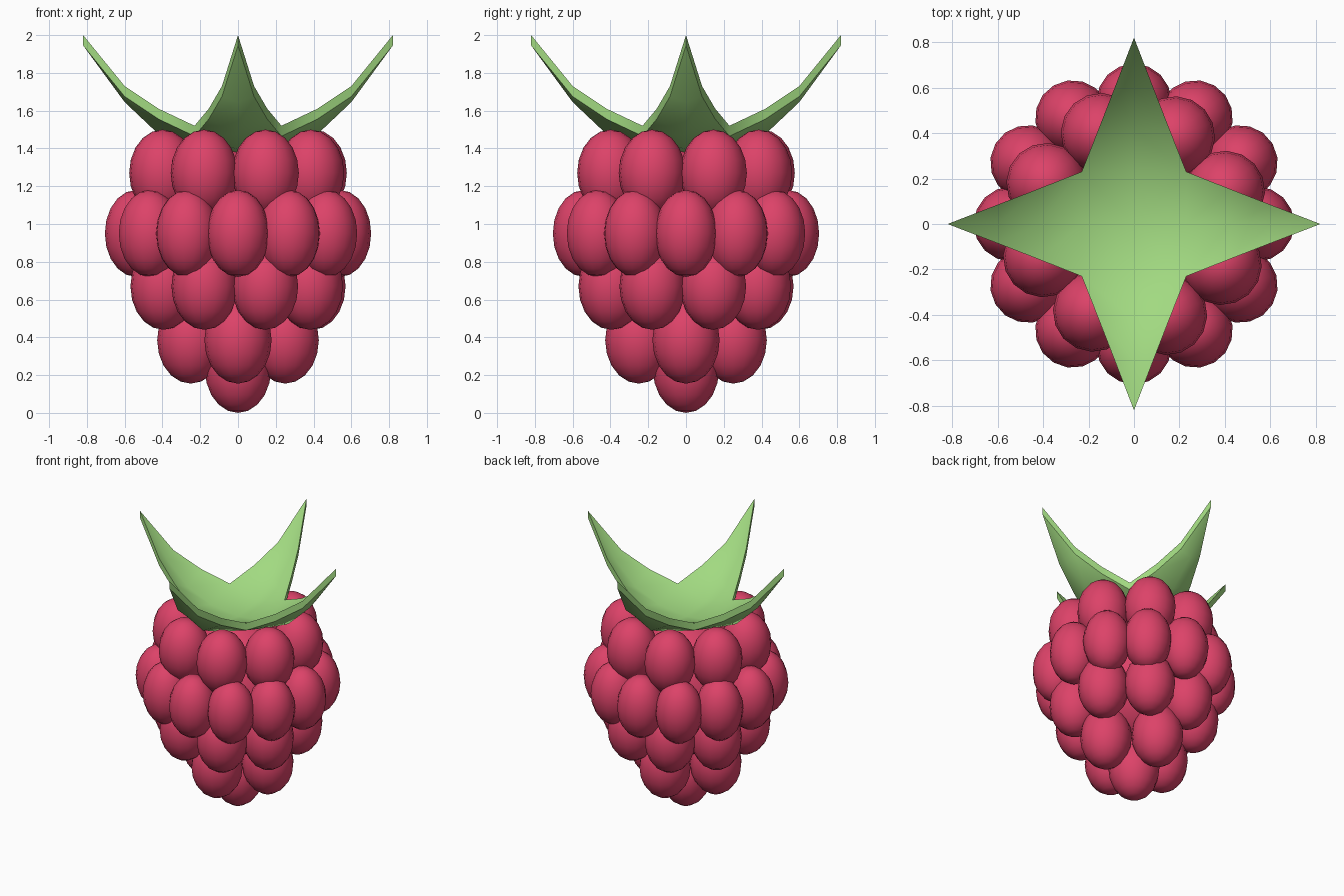
import bpy, bmesh
from math import sin, cos, pi, radians
from mathutils import Matrix, Vector

if "Cube" in bpy.data.objects:
    bpy.data.objects.remove(bpy.data.objects["Cube"])


def material(name, color):
    m = bpy.data.materials.new(name)
    m.diffuse_color = (*color, 1)
    m.use_nodes = True
    m.node_tree.nodes["Principled BSDF"].inputs["Base Color"].default_value = m.diffuse_color
    return m


RED = material("berry_red", (0.72, 0.055, 0.14))
GREEN = material("leaf_green", (0.36, 0.70, 0.22))


def finish(bm, name, mat, angle):
    me = bpy.data.meshes.new(name)
    bm.to_mesh(me)
    bm.free()
    ob = bpy.data.objects.new(name, me)
    bpy.context.collection.objects.link(ob)
    me.materials.append(mat)
    bpy.ops.object.select_all(action='DESELECT')
    ob.select_set(True)
    bpy.context.view_layer.objects.active = ob
    bpy.ops.object.shade_smooth_by_angle(angle=radians(angle))
    return ob


def ball(bm, loc, size, turn=0):
    mat = Matrix.Translation(loc) @ Matrix.Rotation(turn, 4, 'Z') @ Matrix.Diagonal((*size, 1))
    bmesh.ops.create_uvsphere(bm, u_segments=16, v_segments=10, radius=1, matrix=mat)


# Rings of drupelets: name, count, ring radius, height, start angle, width
rings = [
    ("tip_drupelet", 1, 0.0, 0.23, 0, 0.175),
    ("lower_drupelets", 4, 0.25, 0.385, 0, 0.178),
    ("middle_drupelets", 8, 0.42, 0.67, 20, 0.175),
    ("wide_drupelets", 12, 0.54, 0.95, 0, 0.165),
    ("top_drupelets", 8, 0.425, 1.27, 20, 0.177),
]
for name, n, r, z, start, w in rings:
    bm = bmesh.new()
    for i in range(n):
        a = radians(start) + 2 * pi * i / n
        ball(bm, (r * cos(a), r * sin(a), z), (w, w, 0.23), a)
    finish(bm, name, RED, 60)

# Solid heart behind the drupelets
bm = bmesh.new()
ball(bm, (0, 0, 0.9), (0.42, 0.42, 0.5))
finish(bm, "berry_core", RED, 60)

# Four-pointed cupped leaf crown: distance, half width, midrib height, edge height
rows = [(0.23, 0.23, 1.45, 1.52), (0.42, 0.155, 1.53, 1.61),
        (0.60, 0.085, 1.70, 1.73)]
bm = bmesh.new()
for k in range(4):
    rot = Matrix.Rotation(k * pi / 2, 3, 'Z')

    def v(x, y, z):
        return bm.verts.new(rot @ Vector((x, y, z)))

    grid = [[v(r, -w, e), v(r, 0, m), v(r, w, e)] for r, w, m, e in rows]
    tip = v(0.82, 0, 2.0)
    centre = v(0, 0, 1.42)
    for s in (0, 1):
        bm.faces.new((centre, grid[0][s], grid[0][s + 1]))
        for a, b in zip(grid, grid[1:]):
            bm.faces.new((a[s], b[s], b[s + 1], a[s + 1]))
        bm.faces.new((grid[-1][s], tip, grid[-1][s + 1]))
bmesh.ops.remove_doubles(bm, verts=bm.verts, dist=0.001)
# Leaf thickness
ext = bmesh.ops.extrude_face_region(bm, geom=bm.faces[:], use_keep_orig=True)
bmesh.ops.translate(bm, vec=(0, 0, -0.055),
                    verts=[g for g in ext["geom"] if isinstance(g, bmesh.types.BMVert)])
bmesh.ops.recalc_face_normals(bm, faces=bm.faces)
finish(bm, "leaf_crown", GREEN, 50)
